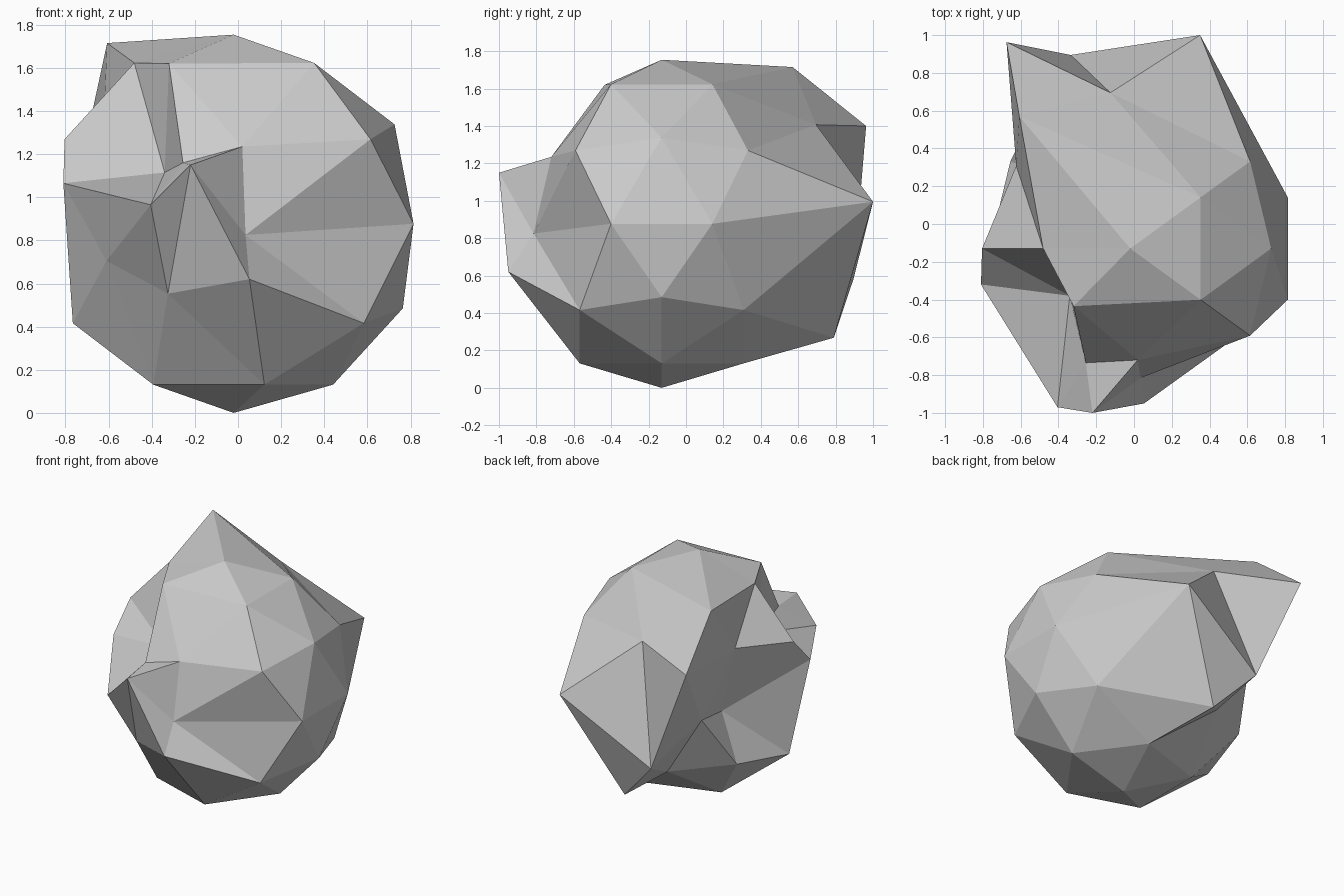
import bpy, bmesh
from mathutils import Vector, Matrix

CENTRE = Vector((-0.02, -0.13, 0.877))
RADIUS = 0.877

# Boulder body: a low-poly icosphere standing on the ground
bm = bmesh.new()
place = Matrix.Translation(CENTRE) @ Matrix.Rotation(3.14159265, 4, 'Z')
bmesh.ops.create_icosphere(bm, subdivisions=2, radius=RADIUS, matrix=place)

# Chips and bulges: (corner on the plain sphere, where it is pulled to)
pulls = [
    # front crack and ledges
    ((-0.66, -0.59, 0.49), (-0.61, -0.48, 0.705)),
    ((0.22, -0.88, 0.49), (0.053, -0.95, 0.62)),
    ((-0.25, -0.84, 0.42), (-0.325, -0.74, 0.553)),
    ((-0.26, -0.88, 1.27), (-0.255, -0.735, 1.16)),
    ((-0.02, -1.01, 0.88), (-0.22, -1.0, 1.15)),
    ((-0.54, -0.84, 0.88), (-0.405, -0.97, 0.965)),
    ((0.50, -0.84, 0.88), (0.035, -0.815, 0.825)),
    ((0.21, -0.84, 1.34), (0.02, -0.72, 1.235)),
    ((-0.62, -0.57, 1.34), (-0.34, -0.38, 1.115)),
    ((-0.85, -0.40, 0.88), (-0.81, -0.32, 1.065)),
    ((-0.16, -0.57, 1.62), (-0.32, -0.435, 1.62)),
    # back bulge and left notch
    ((-0.16, 0.31, 1.62), (-0.607, 0.57, 1.715)),
    ((-0.26, 0.62, 1.27), (-0.675, 0.963, 1.40)),
    ((0.21, 0.58, 1.34), (-0.125, 0.695, 1.407)),
    ((0.50, 0.58, 0.88), (0.35, 1.0, 0.995)),
    ((-0.02, 0.75, 0.88), (-0.335, 0.895, 0.58)),
    ((0.22, 0.62, 0.49), (-0.044, 0.79, 0.268)),
    ((-0.85, 0.14, 0.88), (-0.49, 0.275, 0.82)),
]
# Find every corner before moving any of them
found = [(min(bm.verts, key=lambda v: (v.co - Vector(a)).length), Vector(b))
         for a, b in pulls]
for vert, target in found:
    vert.co = target

bmesh.ops.recalc_face_normals(bm, faces=bm.faces[:])
mesh = bpy.data.meshes.new("boulder")
bm.to_mesh(mesh)
bm.free()
bpy.context.collection.objects.link(bpy.data.objects.new("boulder", mesh))
